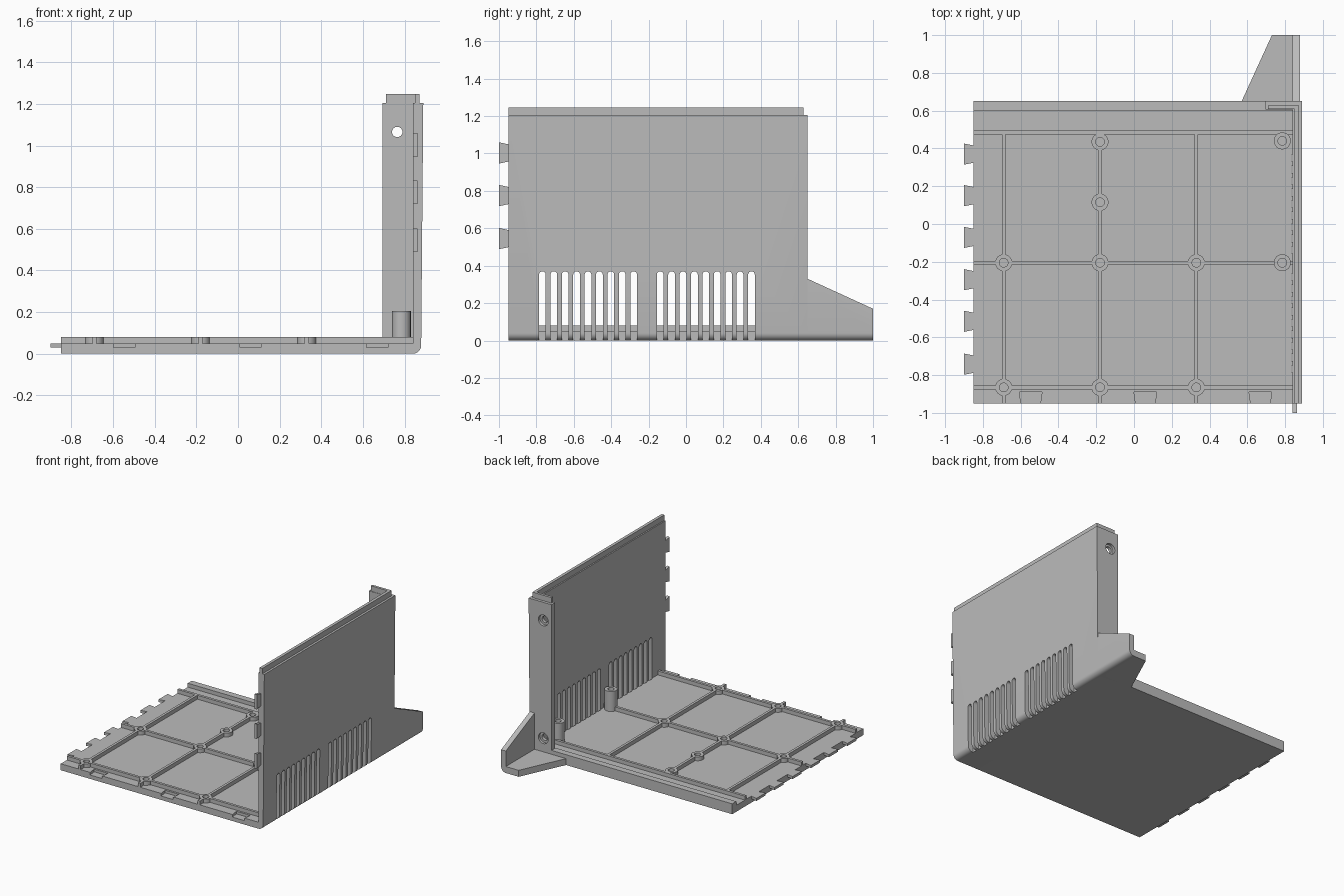
import bpy
import bmesh
from math import sin, cos, pi

cube = bpy.data.objects.get("Cube")
if cube:
    bpy.data.objects.remove(cube, do_unlink=True)

grey = bpy.data.materials.new("plain_grey")
grey.use_nodes = True
COLOUR = (0.5, 0.5, 0.5, 1)
grey.diffuse_color = COLOUR
grey.node_tree.nodes["Principled BSDF"].inputs["Base Color"].default_value = COLOUR

FLOOR, RIB, BACK, FRONT, LEFT = 0.05, 0.08, 0.65, -0.95, -0.85
INNER, OUTER, TOP = 0.84, 0.89, 1.205


def add_prism(bm, pts, axis, a, b):
    """Extrude a 2D outline along an axis from a to b."""
    place = {"x": lambda u, v, d: (d, u, v),
             "y": lambda u, v, d: (u, d, v),
             "z": lambda u, v, d: (u, v, d)}[axis]
    low = [bm.verts.new(place(u, v, a)) for u, v in pts]
    high = [bm.verts.new(place(u, v, b)) for u, v in pts]
    bm.faces.new(low)
    bm.faces.new(high)
    for i in range(len(pts)):
        j = (i + 1) % len(pts)
        bm.faces.new((low[i], low[j], high[j], high[i]))


def rect(u0, u1, v0, v1):
    return [(u0, v0), (u1, v0), (u1, v1), (u0, v1)]


def arc(u, v, r, start, end, n):
    return [(u + r * cos(start + (end - start) * i / n),
             v + r * sin(start + (end - start) * i / n)) for i in range(n + 1)]


def circle(u, v, r):
    return arc(u, v, r, 0, 2 * pi, 24)[:-1]


def make(name, prisms):
    """One object from a list of (outline, axis, from, to)."""
    bm = bmesh.new()
    for p in prisms:
        add_prism(bm, *p)
    bmesh.ops.recalc_face_normals(bm, faces=bm.faces)
    mesh = bpy.data.meshes.new(name)
    bm.to_mesh(mesh)
    bm.free()
    mesh.materials.append(grey)
    obj = bpy.data.objects.new(name, mesh)
    bpy.context.collection.objects.link(obj)
    return obj


def cut(obj, prisms):
    """Subtract prisms from an object."""
    cutter = make("cutter", prisms)
    cutter.hide_render = True
    mod = obj.modifiers.new("cut", "BOOLEAN")
    mod.operation, mod.solver, mod.object = "DIFFERENCE", "EXACT", cutter
    bpy.context.view_layer.objects.active = obj
    bpy.ops.object.modifier_apply(modifier=mod.name)
    bpy.data.objects.remove(cutter, do_unlink=True)


def smooth(obj):
    bpy.ops.object.select_all(action="DESELECT")
    obj.select_set(True)
    bpy.context.view_layer.objects.active = obj
    bpy.ops.object.shade_smooth_by_angle()


def l_section(left, top, outer):
    """Floor and wall in one outline with a rounded outer corner."""
    return ([(left, 0)] + arc(INNER, 0.04, 0.04, -pi / 2, 0, 6)
            + [(outer, top), (INNER, top), (INNER, FLOOR), (left, FLOOR)])


# Floor and side wall, with vents and front sockets cut out
shell = make("floor_and_side_wall", [(l_section(LEFT, TOP, OUTER), "y", FRONT, BACK)])
vents = []
for first in (-0.768, -0.138):
    for i in range(9):
        y = first + 0.061 * i
        outline = arc(y, 0.352, 0.018, 0, pi, 8) + [(y - 0.018, -0.02), (y + 0.018, -0.02)]
        vents.append((outline, "x", 0.835, 1))
cut(shell, vents)
sockets = []
for x in (-0.547, 0.06, 0.669):
    outline = [(x - 0.05, -0.96), (x + 0.05, -0.96), (x + 0.06, -0.89), (x - 0.06, -0.89)]
    sockets.append((outline, "z", 0.03, 0.1))
cut(shell, sockets)
smooth(shell)

# Floor ribs and screw bosses
rib_x, rib_y = (-0.69, -0.18, 0.33), (-0.865, -0.205, 0.485)
spots = [(x, y) for x in rib_x for y in rib_y[:2]] + [(-0.18, 0.115), (-0.18, 0.435)]
posts = [(0.785, -0.205), (0.785, 0.44)]
across = make("cross_ribs", [(rect(LEFT, INNER, y - 0.01, y + 0.01), "z", FLOOR, RIB) for y in rib_y])
along = make("long_ribs", [(rect(x - 0.01, x + 0.01, FRONT, 0.475), "z", FLOOR, RIB) for x in rib_x])
for ribs in (across, along):
    cut(ribs, [(circle(x, y, 0.035), "z", 0, 0.3) for x, y in spots + posts])
for name, places, height in (("floor_bosses", spots, RIB), ("tall_posts", posts, 0.205)):
    bosses = make(name, [(circle(x, y, 0.045), "z", FLOOR, height) for x, y in places])
    cut(bosses, [(circle(x, y, 0.023), "z", 0, 0.3) for x, y in places])
    smooth(bosses)

# Back rail
make("back_rail", [(rect(LEFT, INNER, 0.6, BACK), "z", FLOOR, RIB)])

# Back flange with two counterbored screw holes
flange = make("back_flange", [(rect(0.695, INNER, 0.605, BACK), "z", FLOOR, TOP)])
for z in (1.065, 0.155):
    cut(flange, [(circle(0.765, z, 0.025), "y", 0.5, 0.7)])
    cut(flange, [(circle(0.765, z, 0.042), "y", 0.63, 0.7)])
smooth(flange)

# Joining lip along the top of the wall and flange
lip = [(0.85, FRONT), (0.873, FRONT), (0.873, 0.628), (0.71, 0.628), (0.71, 0.608), (0.85, 0.608)]
make("top_lip", [(lip, "z", TOP, 1.247)])

# Dovetail tabs on the floor's edge and the wall's front edge
floor_tabs = []
for y in (0.37, 0.15, -0.071, -0.295, -0.515, -0.742):
    outline = [(LEFT, y - 0.046), (LEFT, y + 0.046), (-0.9, y + 0.056), (-0.9, y - 0.056)]
    floor_tabs.append((outline, "z", 0.03, FLOOR))
make("floor_tabs", floor_tabs)
wall_tabs = []
for z in (0.545, 0.775, 1.003):
    outline = [(FRONT, z - 0.046), (FRONT, z + 0.046), (-1, z + 0.057), (-1, z - 0.057)]
    wall_tabs.append((outline, "x", INNER, 0.862))
make("wall_tabs", wall_tabs)

# Rear foot: an angled floor wing and a sloping fin
foot = make("rear_foot", [(l_section(0.5, 0.4, 0.88), "y", BACK, 1)])
cut(foot, [([(0.6, 0.353), (1.1, 0.124), (1.1, 0.6), (0.6, 0.6)], "x", 0.4, 1)])
cut(foot, [([(0.547, 0.6), (0.776, 1.1), (0.3, 1.1), (0.3, 0.6)], "z", -0.1, 0.6)])
smooth(foot)
